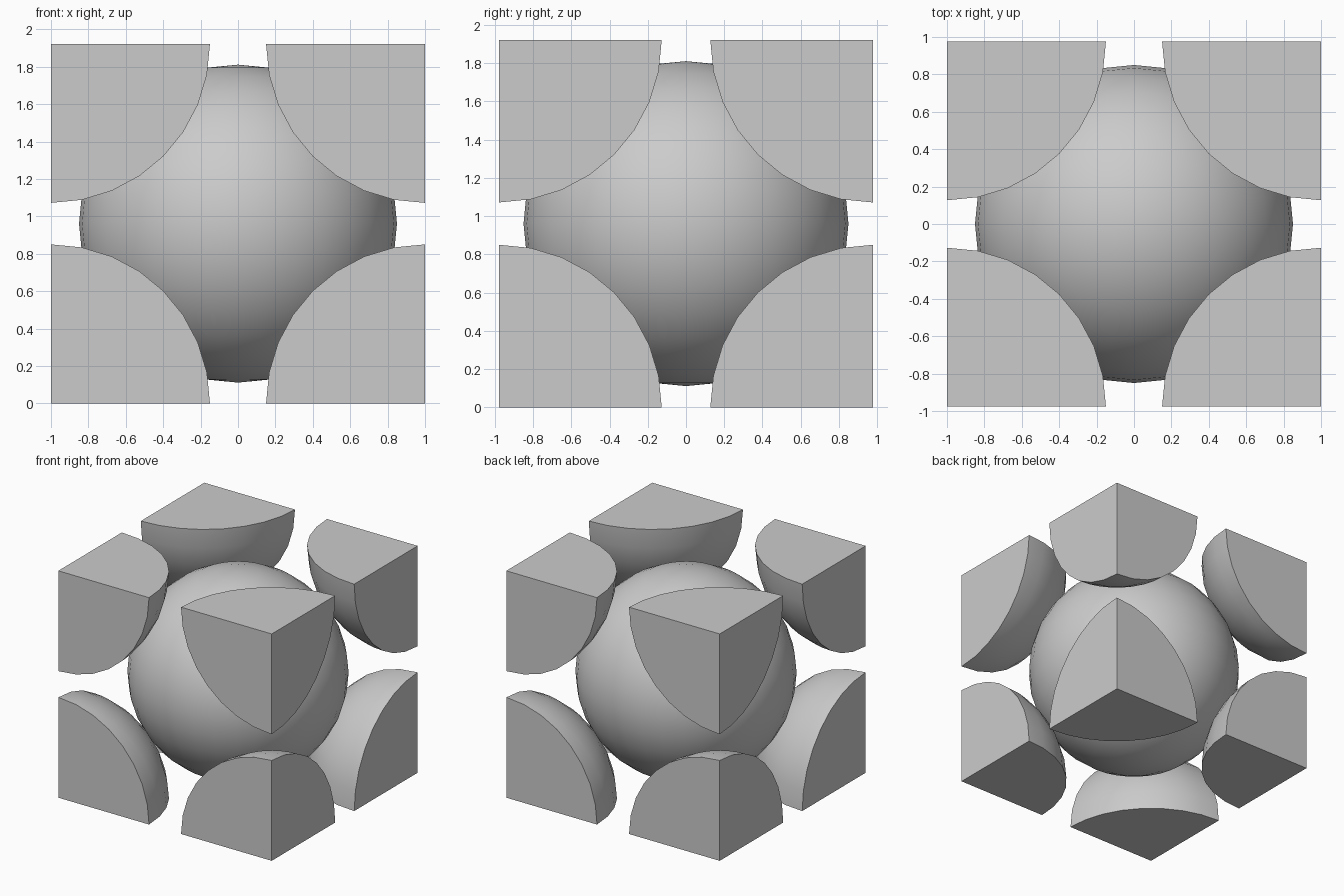
import bpy, bmesh, math
from mathutils import Vector

if "Cube" in bpy.data.objects:
    bpy.data.objects.remove(bpy.data.objects["Cube"])

R = 0.85                                  # sphere radius
HALF = Vector((1.0, 0.977, 0.961))        # half size of the cell
CENTRE = Vector((0, 0, HALF.z))


def add_ball(name, location, keep=None):
    """Smooth ball; keep = signs of the octant that remains, capped flat."""
    bm = bmesh.new()
    bmesh.ops.create_uvsphere(bm, u_segments=32, v_segments=16, radius=R)
    for axis in range(3 if keep else 0):
        normal = Vector((0, 0, 0))
        normal[axis] = -keep[axis]
        bmesh.ops.bisect_plane(bm, geom=bm.verts[:] + bm.edges[:] + bm.faces[:],
                               dist=1e-4, plane_co=(0, 0, 0), plane_no=normal,
                               clear_outer=True)
        rim = [e for e in bm.edges if e.is_boundary]
        bmesh.ops.holes_fill(bm, edges=rim, sides=0)
    bmesh.ops.recalc_face_normals(bm, faces=bm.faces[:])
    for f in bm.faces:
        f.smooth = True
    for e in bm.edges:
        e.smooth = e.calc_face_angle(0) < math.radians(30)
    mesh = bpy.data.meshes.new(name)
    bm.to_mesh(mesh)
    bm.free()
    obj = bpy.data.objects.new(name, mesh)
    obj.location = location
    bpy.context.collection.objects.link(obj)
    return obj


# Whole ball in the middle of the cell
add_ball("centre_sphere", CENTRE)

# One eighth of a ball in each corner of the cell
for sx, side in ((-1, "left"), (1, "right")):
    for sy, depth in ((-1, "front"), (1, "back")):
        for sz, level in ((-1, "bottom"), (1, "top")):
            corner = CENTRE + Vector((sx * HALF.x, sy * HALF.y, sz * HALF.z))
            add_ball(f"corner_{level}_{depth}_{side}", corner, (-sx, -sy, -sz))
